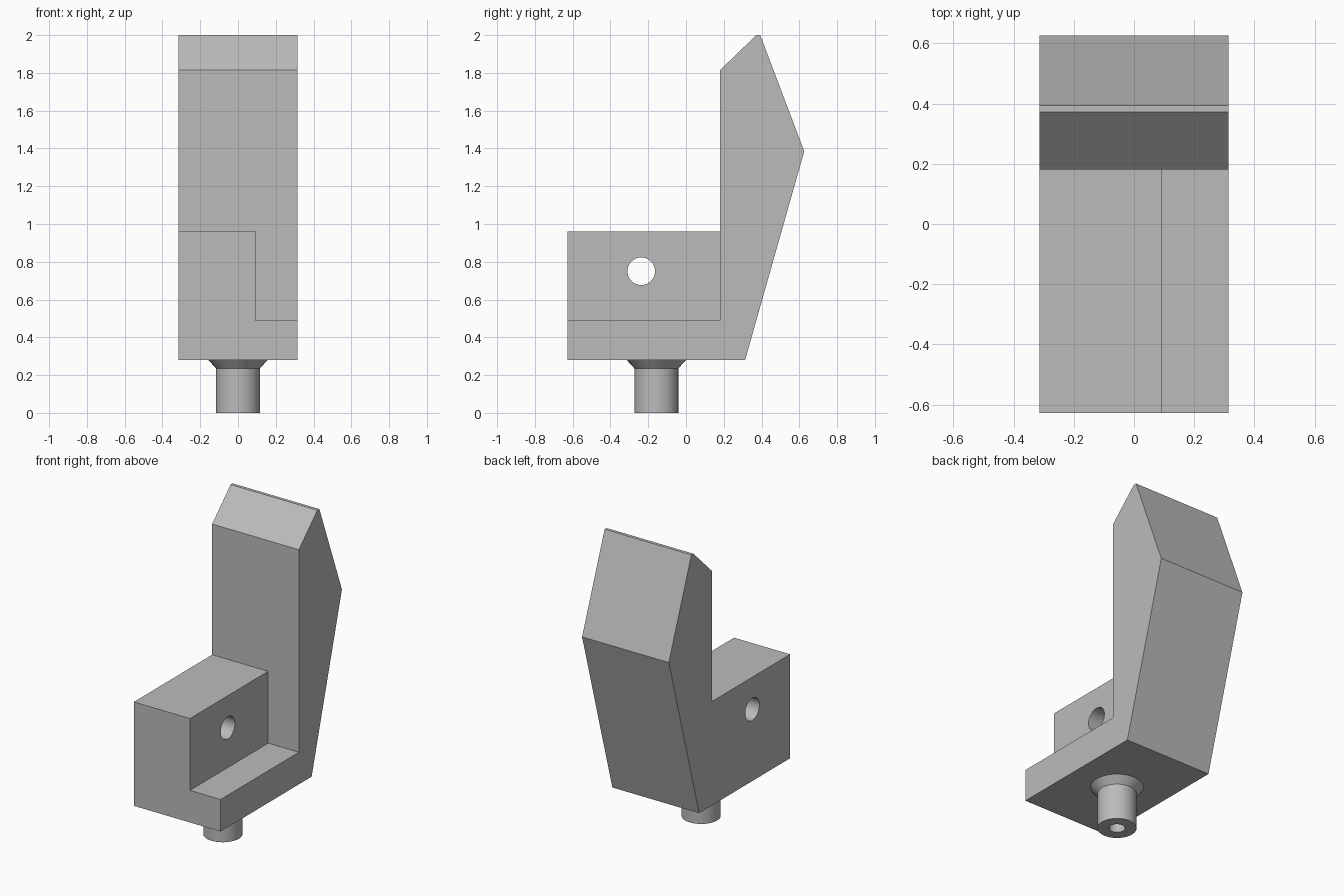
import bpy, bmesh, math
from mathutils import Matrix

if "Cube" in bpy.data.objects:
    bpy.data.objects.remove(bpy.data.objects["Cube"], do_unlink=True)

steel = bpy.data.materials.new("plain grey")
steel.use_nodes = True
GREY = (0.5, 0.5, 0.5, 1)
steel.diffuse_color = GREY
steel.node_tree.nodes["Principled BSDF"].inputs["Base Color"].default_value = GREY

HALF = 0.314      # half width of the body
FRONT = -0.628    # front face
PIN_Y = -0.157    # pin axis


def finish(name, bm):
    bmesh.ops.recalc_face_normals(bm, faces=bm.faces)
    mesh = bpy.data.meshes.new(name)
    bm.to_mesh(mesh)
    bm.free()
    obj = bpy.data.objects.new(name, mesh)
    mesh.materials.append(steel)
    bpy.context.collection.objects.link(obj)
    return obj


def extrude_profile(name, points, x0, x1):
    """Side profile in (y, z), extruded across x."""
    bm = bmesh.new()
    face = bm.faces.new([bm.verts.new((x0, y, z)) for y, z in points])
    out = bmesh.ops.extrude_face_region(bm, geom=[face])
    verts = [v for v in out["geom"] if isinstance(v, bmesh.types.BMVert)]
    bmesh.ops.translate(bm, verts=verts, vec=(x1 - x0, 0, 0))
    return finish(name, bm)


def lathe(name, points, y, steps=64):
    """Revolve an (r, z) profile round a vertical axis."""
    bm = bmesh.new()
    verts = [bm.verts.new((r, 0, z)) for r, z in points]
    edges = [bm.edges.new(pair) for pair in zip(verts, verts[1:])]
    bmesh.ops.spin(bm, geom=verts + edges, cent=(0, 0, 0), axis=(0, 0, 1),
                   angle=math.tau, steps=steps, use_duplicate=False)
    bmesh.ops.remove_doubles(bm, verts=bm.verts, dist=0.0005)
    bmesh.ops.translate(bm, verts=bm.verts, vec=(0, y, 0))
    return finish(name, bm)


def combine(target, other, operation):
    """Apply a boolean and discard the helper."""
    mod = target.modifiers.new(operation.lower(), "BOOLEAN")
    mod.operation, mod.object, mod.solver = operation, other, "EXACT"
    bpy.context.view_layer.objects.active = target
    bpy.ops.object.modifier_apply(modifier=mod.name)
    bpy.data.objects.remove(other, do_unlink=True)


def smooth(obj):
    bpy.ops.object.select_all(action="DESELECT")
    obj.select_set(True)
    bpy.context.view_layer.objects.active = obj
    bpy.ops.object.shade_smooth_by_angle(angle=math.radians(25))


# Base plate with the tall angled back
body = extrude_profile("body", [
    (FRONT, 0.28), (0.313, 0.28), (0.626, 1.385), (0.393, 2.0),
    (0.372, 2.0), (0.181, 1.815), (0.181, 0.49), (FRONT, 0.49)], -HALF, HALF)

# Raised block on one side, merged into the body
block = extrude_profile("block", [
    (FRONT, 0.4), (0.25, 0.4), (0.25, 0.96), (FRONT, 0.96)], -HALF, 0.092)
combine(body, block, "UNION")

# Cross hole through the block
bm = bmesh.new()
bmesh.ops.create_cone(bm, cap_ends=True, segments=48, radius1=0.073,
                      radius2=0.073, depth=2)
bmesh.ops.transform(bm, verts=bm.verts, matrix=Matrix.Translation(
    (0, -0.237, 0.75)) @ Matrix.Rotation(math.pi / 2, 4, "Y"))
hole = finish("hole_cutter", bm)
hole.hide_render = True
combine(body, hole, "DIFFERENCE")

# Merge leftover coplanar faces
bm = bmesh.new()
bm.from_mesh(body.data)
bmesh.ops.dissolve_limit(bm, angle_limit=0.01, verts=bm.verts, edges=bm.edges)
bm.to_mesh(body.data)
bm.free()
smooth(body)

# Hollow mounting pin with a flared collar
pin = lathe("mounting_pin", [
    (0, 0.24), (0.048, 0.24), (0.048, 0), (0.116, 0),
    (0.116, 0.235), (0.157, 0.28), (0, 0.28)], PIN_Y)
smooth(pin)
